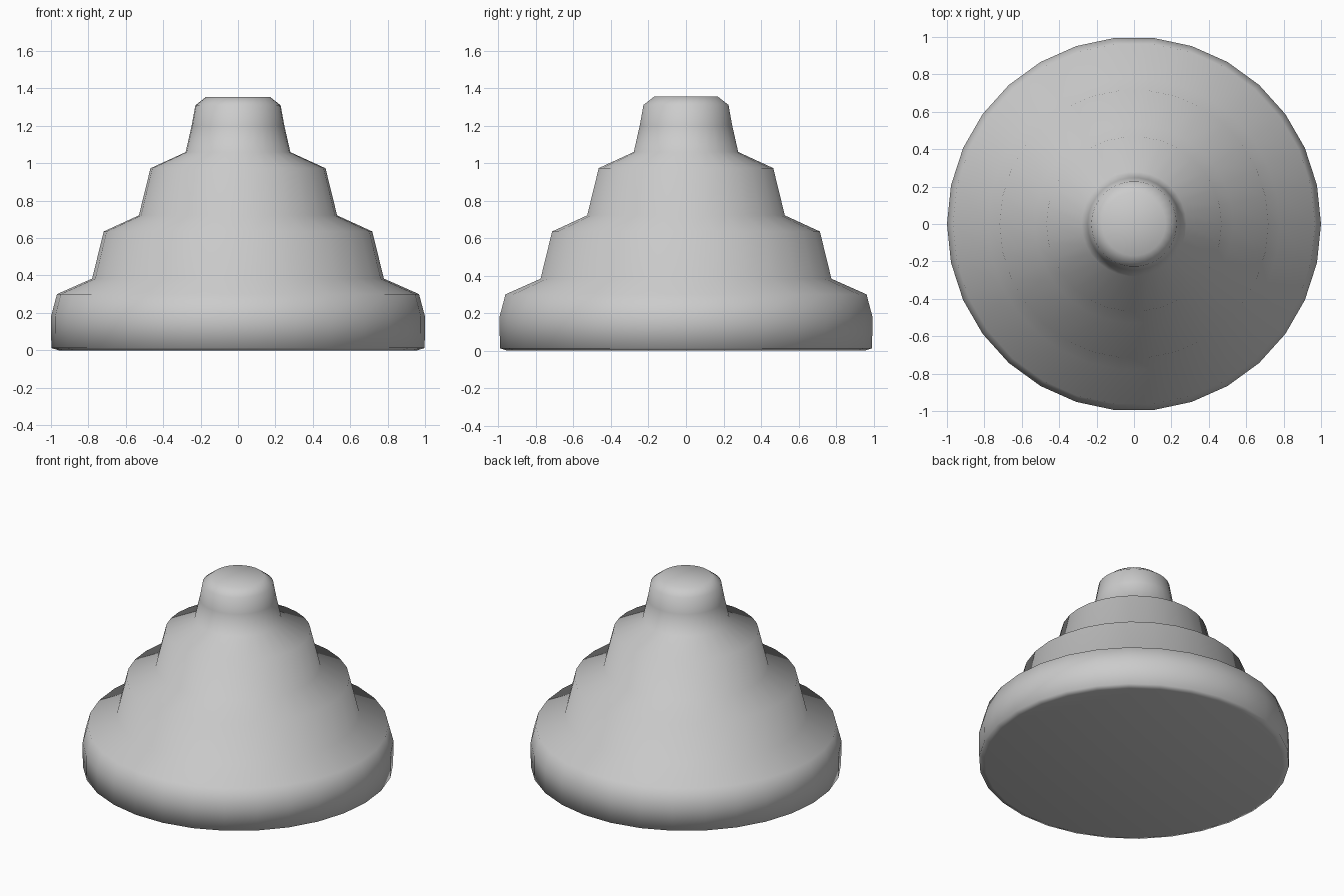
import bpy, bmesh, math

if "Cube" in bpy.data.objects:
    bpy.data.objects.remove(bpy.data.objects["Cube"])

SEGMENTS = 30

# Stepped bell profile: (radius, height) from the base up to the crown
profile = [(0.96, 0.0), (0.998, 0.012), (1.0, 0.18), (0.968, 0.30)]
for step in range(3):
    inner, z = 0.78 - 0.25 * step, 0.383 + 0.338 * step
    profile.append((inner, z))
    if step < 2:
        profile.append((inner - 0.062, z + 0.252))
profile += [(0.248, 1.20), (0.228, 1.31), (0.17, 1.355)]

bm = bmesh.new()
rings = []
for r, z in profile:
    rings.append([bm.verts.new((r * math.cos(2 * math.pi * i / SEGMENTS),
                                r * math.sin(2 * math.pi * i / SEGMENTS), z))
                  for i in range(SEGMENTS)])

# Side walls
for low, high in zip(rings, rings[1:]):
    for i in range(SEGMENTS):
        j = (i + 1) % SEGMENTS
        bm.faces.new((low[i], low[j], high[j], high[i]))

# Flat underside and fanned crown
bm.faces.new(rings[0][::-1])
tip = bm.verts.new((0, 0, profile[-1][1]))
for i in range(SEGMENTS):
    bm.faces.new((rings[-1][i], rings[-1][(i + 1) % SEGMENTS], tip))

for f in bm.faces:
    f.smooth = True
bmesh.ops.recalc_face_normals(bm, faces=bm.faces)

mesh = bpy.data.meshes.new("stepped_cone")
bm.to_mesh(mesh)
bm.free()
bpy.context.collection.objects.link(bpy.data.objects.new("stepped_cone", mesh))
